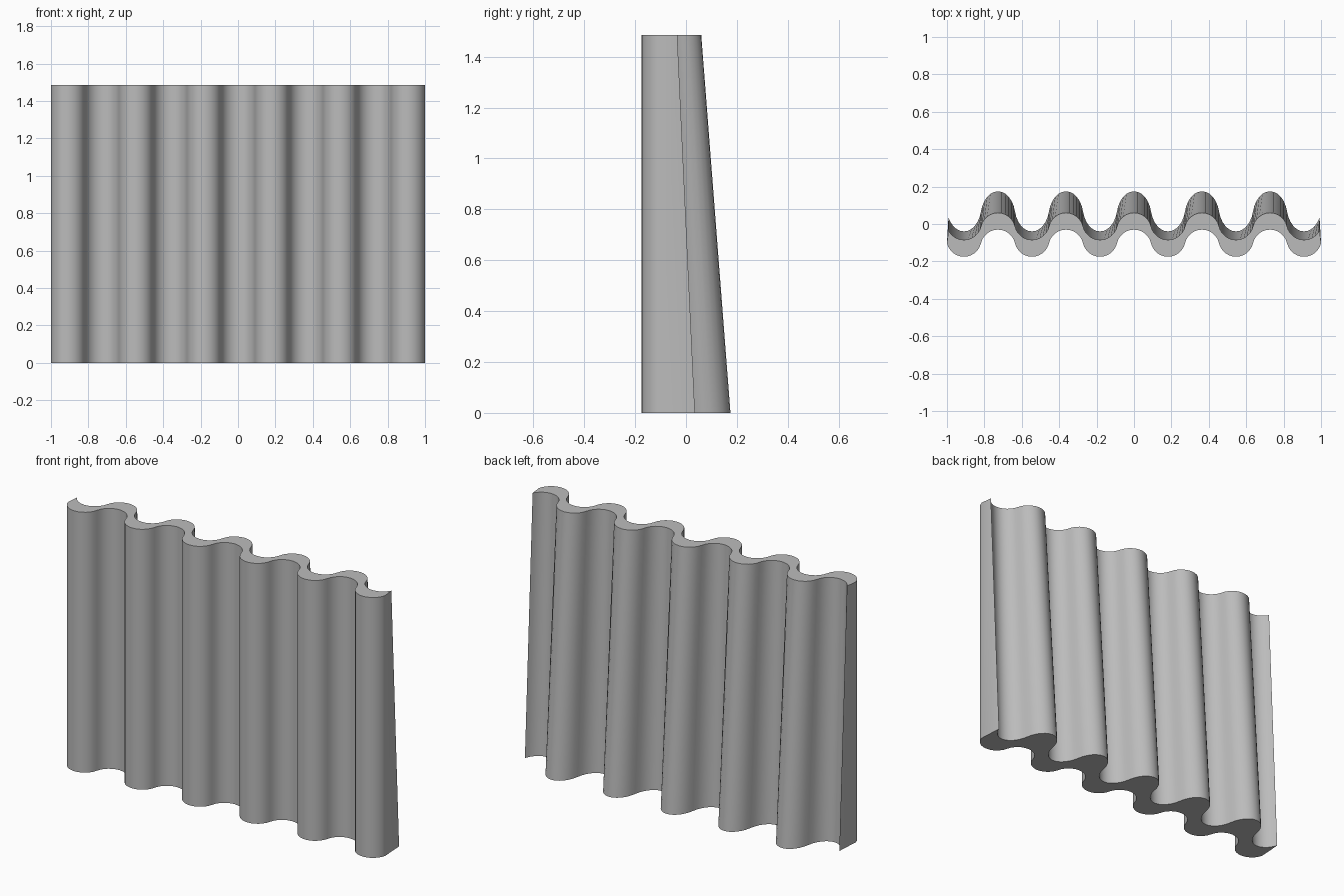
import bpy, bmesh, math

HEIGHT = 1.485
HALF = 1 / 11            # half width of one arc: eleven arcs across two units
SAG = 0.0725             # depth of one arc
RADIUS = (HALF ** 2 + SAG ** 2) / (2 * SAG)
ARCS = 11
STEPS = 12

if "Cube" in bpy.data.objects:
    bpy.data.objects.remove(bpy.data.objects["Cube"], do_unlink=True)

# Plain grey concrete
concrete = bpy.data.materials.new("grey_concrete")
concrete.use_nodes = True
grey = (0.5, 0.5, 0.5, 1)
concrete.diffuse_color = grey
concrete.node_tree.nodes["Principled BSDF"].inputs["Base Color"].default_value = grey


def wave(middle, scale=1.0, trim=0.0):
    """Alternating trough and crest arcs, left to right, as (x, y) points."""
    sweep = math.asin(HALF / RADIUS)
    points = []
    for arc in range(ARCS):
        centre = -1 + HALF * (2 * arc + 1)
        side = -1 if arc % 2 == 0 else 1
        for i in range(STEPS + (arc == ARCS - 1)):
            a = sweep * (2 * i / STEPS - 1)
            dx = RADIUS * math.sin(a)
            # the outermost arcs may stop short of the ends
            if arc == 0:
                dx = max(dx, trim - HALF)
            if arc == ARCS - 1:
                dx = min(dx, HALF - trim)
            rise = math.sqrt(RADIUS ** 2 - dx ** 2) - (RADIUS - SAG)
            points.append((centre + dx, middle + side * scale * rise))
    return points


# Upright front wave; the back wave leans out and deepens towards the base
front = wave(-0.1025)
back_top = wave(-0.0125, trim=0.008)
back_base = wave(0.0675, 1.48, 0.008)

bm = bmesh.new()


def ring(back, z):
    outline = front + back[::-1]
    return [bm.verts.new((x, y, z)) for x, y in outline]


base, top = ring(back_base, 0), ring(back_top, HEIGHT)
count = len(base)
n = len(front)

# Walls and ends
for i in range(count):
    j = (i + 1) % count
    bm.faces.new((base[i], base[j], top[j], top[i]))

# Caps as strips between the front and back waves
for loop in (base, top):
    for i in range(n - 1):
        bm.faces.new((loop[i], loop[i + 1], loop[count - 2 - i], loop[count - 1 - i]))

bmesh.ops.remove_doubles(bm, verts=bm.verts, dist=0.0001)
bmesh.ops.recalc_face_normals(bm, faces=bm.faces)
mesh = bpy.data.meshes.new("corrugated_wall")
bm.to_mesh(mesh)
bm.free()
mesh.materials.append(concrete)
wall = bpy.data.objects.new("corrugated_wall", mesh)
bpy.context.collection.objects.link(wall)

# Smooth waves with crisp rims
bpy.context.view_layer.objects.active = wall
wall.select_set(True)
bpy.ops.object.shade_smooth_by_angle(angle=math.radians(35))
